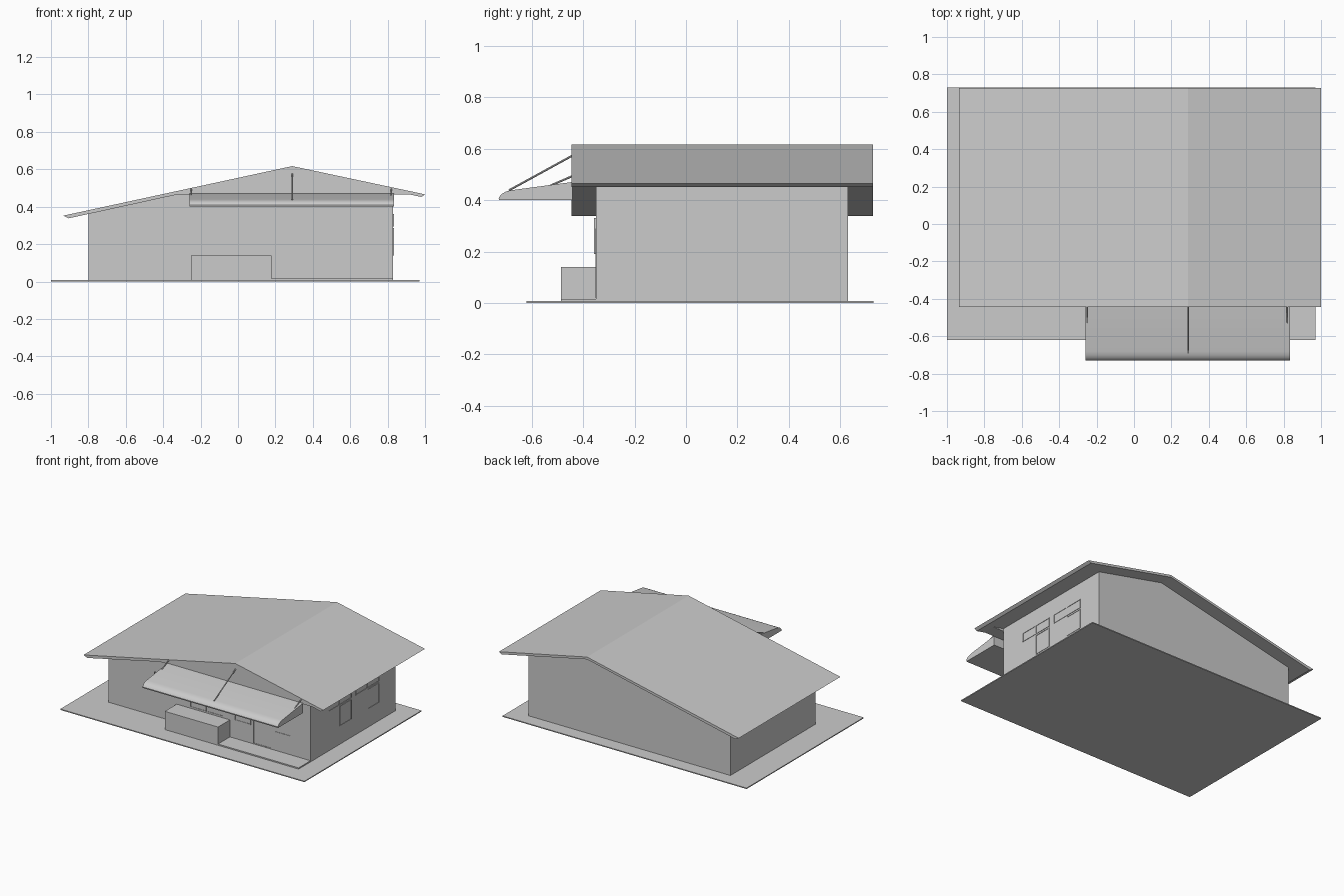
import bpy, bmesh
from mathutils import Vector

if "Cube" in bpy.data.objects:
    bpy.data.objects.remove(bpy.data.objects["Cube"])


def prism(name, pts, axis, lo, hi):
    """Extrude a closed profile: axis 'y' takes (x, z) points, axis 'x' takes (y, z)."""
    place = (lambda p, d: (p[0], d, p[1])) if axis == 'y' else (lambda p, d: (d, p[0], p[1]))
    bm = bmesh.new()
    face = bm.faces.new([bm.verts.new(place(p, lo)) for p in pts])
    res = bmesh.ops.extrude_face_region(bm, geom=[face])
    shift = (0, hi - lo, 0) if axis == 'y' else (hi - lo, 0, 0)
    bmesh.ops.translate(bm, vec=shift,
                        verts=[v for v in res['geom'] if isinstance(v, bmesh.types.BMVert)])
    bmesh.ops.recalc_face_normals(bm, faces=bm.faces)
    mesh = bpy.data.meshes.new(name)
    bm.to_mesh(mesh)
    bm.free()
    obj = bpy.data.objects.new(name, mesh)
    bpy.context.collection.objects.link(obj)
    return obj


def box(name, x0, x1, y0, y1, z0, z1):
    return prism(name, [(x0, z0), (x1, z0), (x1, z1), (x0, z1)], 'y', y0, y1)


def rod(name, a, b, r):
    a, b = Vector(a), Vector(b)
    bpy.ops.mesh.primitive_cylinder_add(vertices=8, radius=r, depth=(b - a).length,
                                        location=(a + b) / 2)
    obj = bpy.context.object
    obj.rotation_euler = (b - a).to_track_quat('Z', 'Y').to_euler()
    obj.name = name


def frame(name, wall, u0, u1, z0, z1, t=0.004):
    """Four thin bars around an opening on the front or right wall."""
    bars = [(u0, u1, z0, z0 + t), (u0, u1, z1 - t, z1),
            (u0, u0 + t, z0, z1), (u1 - t, u1, z0, z1)]
    for a, b, c, d in bars:
        if wall == 'right':
            box(name, 0.828, 0.833, a, b, c, d)
        else:
            box(name, a, b, -0.353, -0.348, c, d)


# ground slab
box("ground_slab", -1.0, 0.97, -0.62, 0.73, 0, 0.007)

# house body with gabled top
prism("house_walls", [(-0.80, 0.005), (0.83, 0.005), (0.83, 0.49), (0.29, 0.605), (-0.80, 0.37)],
      'y', -0.35, 0.63)

# roof sheet, eave ends cut square to the slope
prism("roof", [(-0.935, 0.352), (0.29, 0.617), (1.0, 0.466), (0.98, 0.452),
               (0.29, 0.60), (-0.905, 0.338)], 'y', -0.445, 0.727)

# boxed-out front gable under the roof overhang
prism("front_gable", [(-0.336, 0.465), (0.93, 0.465), (0.29, 0.603)], 'y', -0.442, -0.35)

# awning with rolled front edge
awning = prism("awning", [(-0.442, 0.40), (-0.728, 0.40), (-0.729, 0.408), (-0.724, 0.417),
                          (-0.715, 0.426), (-0.70, 0.434), (-0.68, 0.439), (-0.442, 0.471)],
               'x', -0.26, 0.833)
bpy.context.view_layer.objects.active = awning
awning.select_set(True)
bpy.ops.object.shade_smooth_by_angle()

# awning stays
rod("centre_stay", (0.29, -0.44, 0.575), (0.29, -0.69, 0.438), 0.004)
for x in (-0.25, 0.82):
    rod("side_stay", (x, -0.44, 0.495), (x, -0.53, 0.456), 0.004)

# planter and entrance step
box("planter", -0.25, 0.18, -0.487, -0.345, 0.005, 0.14)
box("entrance_step", 0.18, 0.83, -0.487, -0.345, 0.005, 0.016)

# right wall windows: two top lights, each with one tall pane below
for y in (-0.15, 0.17):
    frame("top_window", 'right', y, y + 0.135, 0.295, 0.36)
    frame("top_window", 'right', y + 0.135, y + 0.27, 0.295, 0.36)
    frame("tall_window", 'right', y + 0.135, y + 0.27, 0.14, 0.285)

# front wall joinery
for x in (-0.14, 0.0, 0.22, 0.54):
    frame("front_window", 'front', x, x + 0.13, 0.15, 0.29)
frame("front_door", 'front', 0.37, 0.52, 0.02, 0.29)
box("door_handle", -0.428, -0.422, -0.358, -0.348, 0.19, 0.33)
